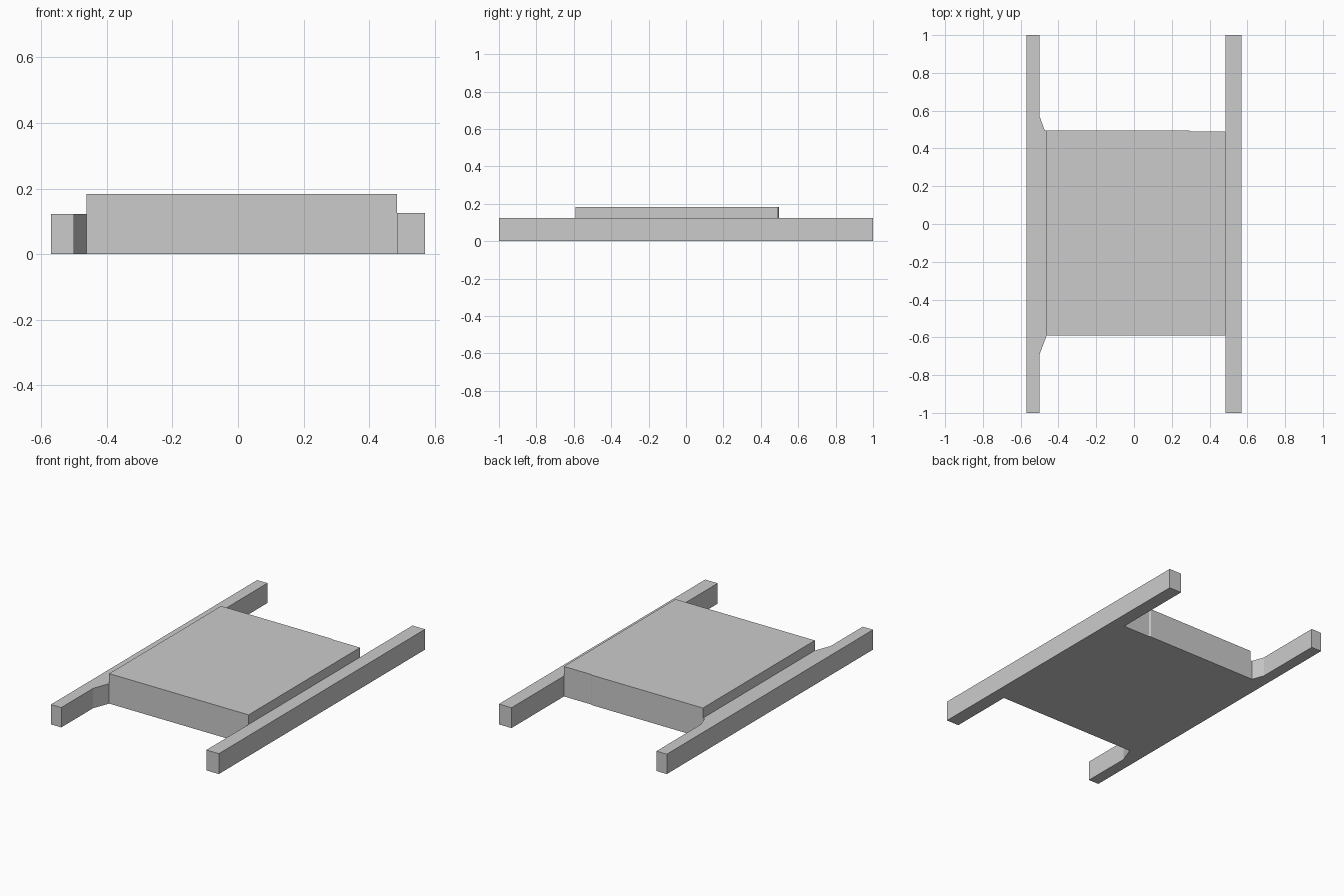
import bpy
import bmesh

cube = bpy.data.objects.get("Cube")
if cube:
    bpy.data.objects.remove(cube, do_unlink=True)

grey = bpy.data.materials.new("plain_grey")
grey.use_nodes = True
colour = (0.6, 0.6, 0.6, 1)
grey.diffuse_color = colour
grey.node_tree.nodes["Principled BSDF"].inputs["Base Color"].default_value = colour


def extruded(name, outline, height):
    """Raise a flat outline from the ground to the given height."""
    bm = bmesh.new()
    base = bm.faces.new([bm.verts.new((x, y, 0)) for x, y in outline])
    top = bmesh.ops.extrude_face_region(bm, geom=[base], use_keep_orig=True)
    for v in top["geom"]:
        if isinstance(v, bmesh.types.BMVert):
            v.co.z = height
    bmesh.ops.recalc_face_normals(bm, faces=bm.faces)
    mesh = bpy.data.meshes.new(name)
    bm.to_mesh(mesh)
    bm.free()
    mesh.materials.append(grey)
    obj = bpy.data.objects.new(name, mesh)
    bpy.context.collection.objects.link(obj)
    return obj


# Raised central slab, its back edge stepping in slightly near one corner
extruded("centre_slab", [(-0.462, -0.59), (0.485, -0.59), (0.485, 0.491),
                         (0.30, 0.491), (0.29, 0.496), (-0.462, 0.496)], 0.184)

# Straight rail
extruded("left_rail", [(0.485, -1), (0.57, -1), (0.57, 1), (0.485, 1)], 0.125)

# Rail that widens with sloping shoulders to meet the slab
extruded("right_rail", [(-0.57, -1), (-0.50, -1), (-0.50, -0.69), (-0.462, -0.59),
                        (-0.462, 0.496), (-0.473, 0.496), (-0.50, 0.57),
                        (-0.50, 1), (-0.57, 1)], 0.122)
